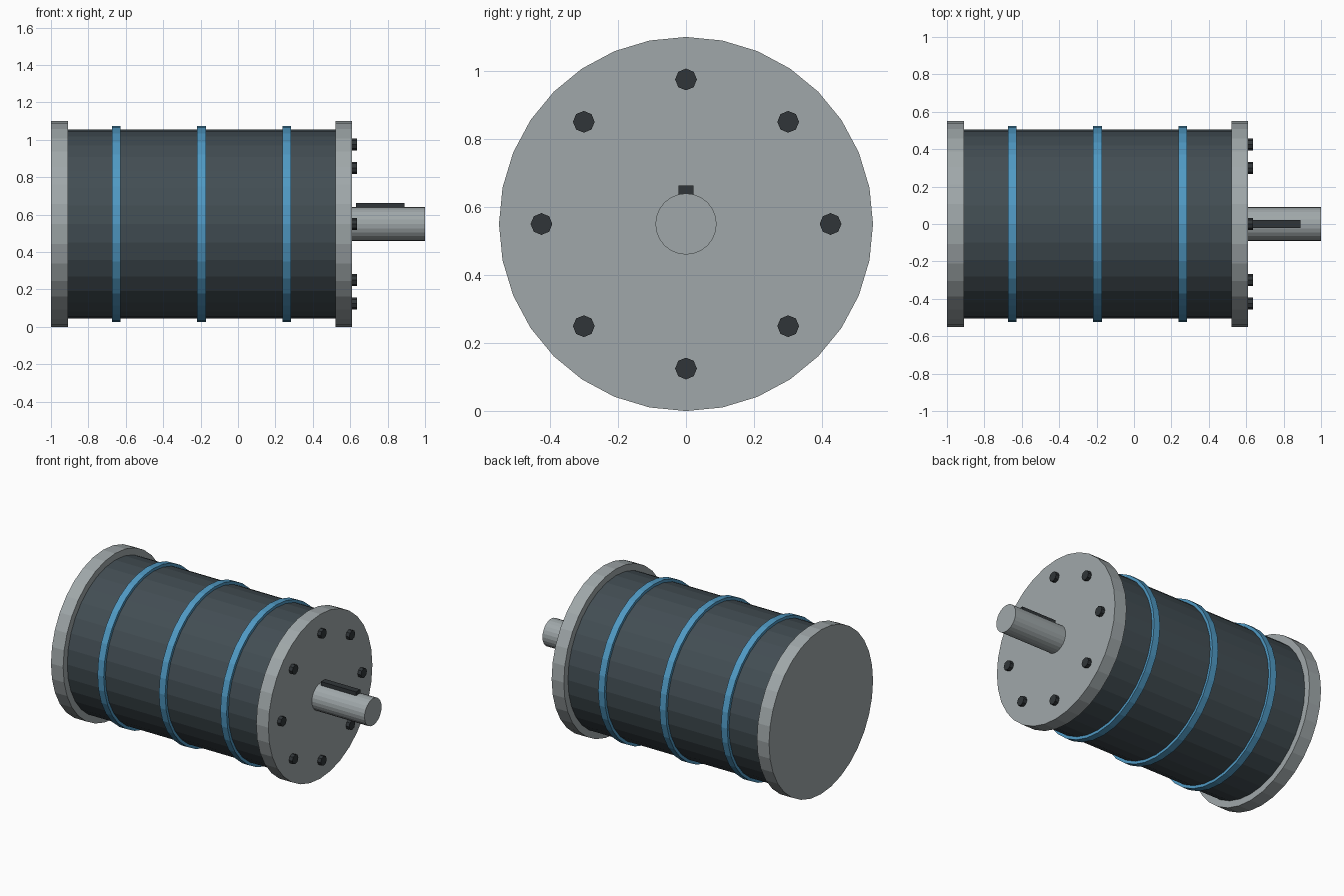
import bpy, bmesh
from math import pi, sin, cos
from mathutils import Matrix

if "Cube" in bpy.data.objects:
    bpy.data.objects.remove(bpy.data.objects["Cube"])

AXIS_Z = 0.55


def material(name, rgb):
    m = bpy.data.materials.new(name)
    m.diffuse_color = (*rgb, 1)
    m.use_nodes = True
    m.node_tree.nodes["Principled BSDF"].inputs["Base Color"].default_value = m.diffuse_color
    return m


STEEL = material("steel", (0.35, 0.39, 0.40))
DARK = material("dark_steel", (0.03, 0.036, 0.04))
CASE = material("casing_paint", (0.055, 0.075, 0.087))
BLUE = material("blue_band", (0.08, 0.32, 0.55))


def finish(name, bm, mat):
    me = bpy.data.meshes.new(name)
    bm.to_mesh(me)
    bm.free()
    me.materials.append(mat)
    ob = bpy.data.objects.new(name, me)
    bpy.context.collection.objects.link(ob)
    return ob


def rod(name, x0, x1, r, sides, mat, y=0.0, z=AXIS_Z):
    """Flat-shaded cylinder along x."""
    bm = bmesh.new()
    place = Matrix.Translation(((x0 + x1) / 2, y, z)) @ Matrix.Rotation(pi / 2, 4, 'Y')
    bmesh.ops.create_cone(bm, cap_ends=True, segments=sides, radius1=r,
                          radius2=r, depth=x1 - x0, matrix=place)
    return finish(name, bm, mat)


# Casing and end flanges
rod("casing", -0.91, 0.52, 0.506, 32, CASE)
rod("rear_flange", -1.0, -0.91, 0.55, 32, STEEL)
rod("front_flange", 0.52, 0.61, 0.55, 32, STEEL)

# Blue bands round the casing
for i, x in enumerate((-0.65, -0.195, 0.26)):
    rod(f"band_{i + 1}", x - 0.023, x + 0.023, 0.525, 32, BLUE)

# Output shaft with key
rod("shaft", 0.61, 1.0, 0.09, 24, STEEL)
bm = bmesh.new()
bmesh.ops.create_cube(bm, size=1, matrix=Matrix.Translation((0.76, 0, 0.643))
                      @ Matrix.Diagonal((0.26, 0.044, 0.04, 1)))
finish("shaft_key", bm, DARK)

# Bolt circle on the front flange
for i in range(8):
    a = i * pi / 4
    rod(f"bolt_{i + 1}", 0.60, 0.635, 0.032, 8, DARK,
        0.425 * cos(a), AXIS_Z + 0.425 * sin(a))
